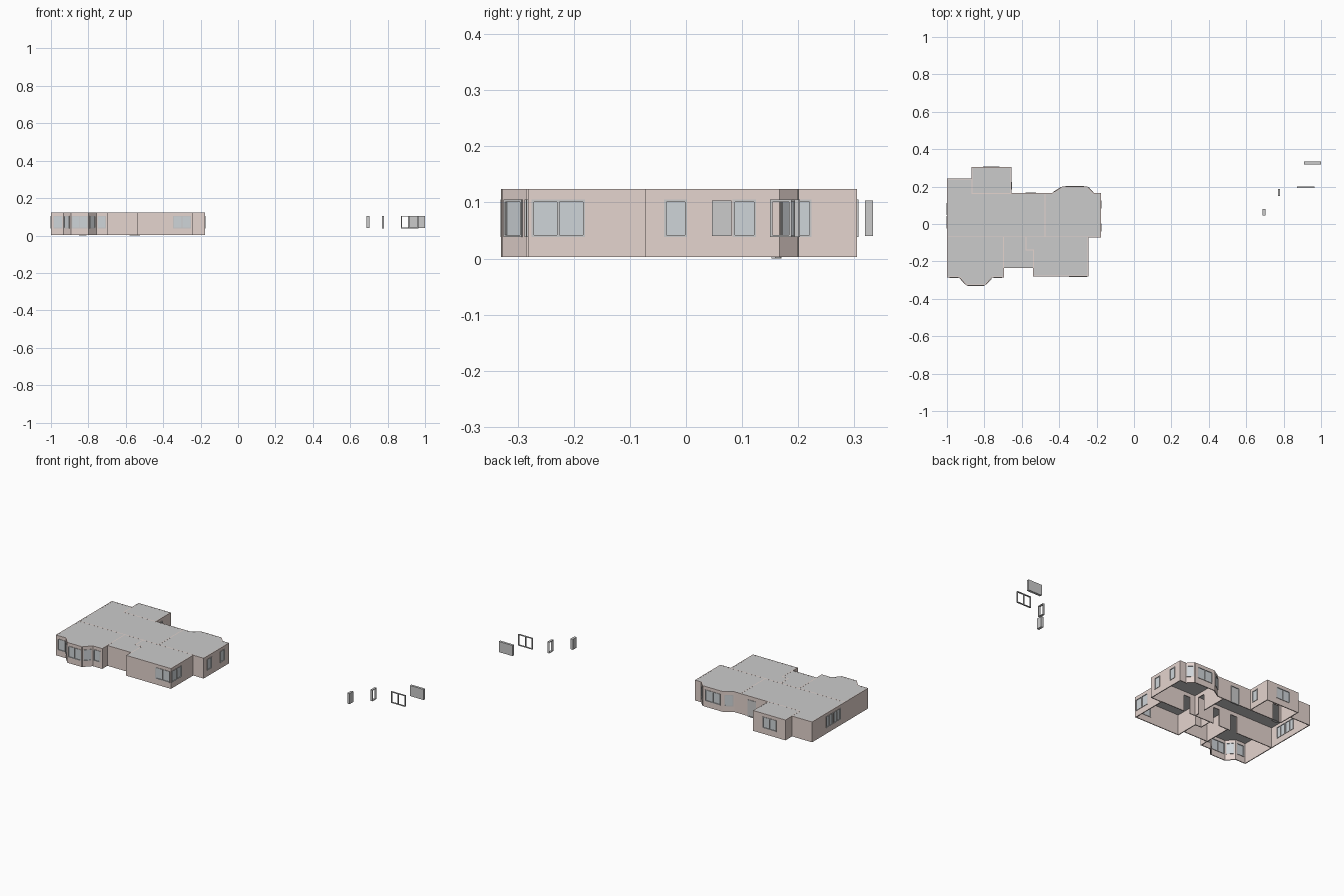
import bpy, bmesh, math
from mathutils import Matrix, Vector

if "Cube" in bpy.data.objects:
    bpy.data.objects.remove(bpy.data.objects["Cube"])

T = 0.005                 # wall thickness
Z0, Z1 = 0.003, 0.124     # wall bottom and top
S0, S1 = 0.040, 0.103     # window sill and head
D1 = 0.100                # door head


def material(name, col):
    m = bpy.data.materials.new(name)
    m.diffuse_color = (*col, 1)
    m.use_nodes = True
    m.node_tree.nodes["Principled BSDF"].inputs["Base Color"].default_value = m.diffuse_color
    return m


PINK = material("plaster", (0.78, 0.66, 0.62))
GLASS = material("glass", (0.62, 0.66, 0.69))


def boxes(name, spans, mat=None, frame=Matrix()):
    """One object made of axis-aligned boxes, placed by a matrix."""
    bm = bmesh.new()
    for x0, x1, y0, y1, z0, z1 in spans:
        m = Matrix.Translation(((x0 + x1) / 2, (y0 + y1) / 2, (z0 + z1) / 2))
        bmesh.ops.create_cube(bm, size=1, matrix=m @ Matrix.Diagonal((x1 - x0, y1 - y0, z1 - z0, 1)))
    me = bpy.data.meshes.new(name)
    bm.to_mesh(me)
    bm.free()
    ob = bpy.data.objects.new(name, me)
    ob.matrix_world = frame
    if mat:
        me.materials.append(mat)
    bpy.context.collection.objects.link(ob)
    return ob


def frame_bars(a, b, z0, z1, d):
    """Spans of a window frame around an opening, with a mullion when wide."""
    w = 0.004
    a, b, z0, z1 = a - 0.002, b + 0.002, z0 - 0.002, z1 + 0.002
    bars = [(a, b, -d, d, z0, z0 + w), (a, b, -d, d, z1 - w, z1),
            (a, a + w, -d, d, z0 + w, z1 - w), (b - w, b, -d, d, z0 + w, z1 - w)]
    if b - a > 0.06:
        c = (a + b) / 2
        bars.append((c - w / 2, c + w / 2, -d, d, z0 + w, z1 - w))
    return bars


def wall(name, p, q, openings=()):
    """Wall from p to q; openings are (kind, start, end) along its length."""
    p, q = Vector((*p, 0)), Vector((*q, 0))
    v = q - p
    L = v.length
    fr = Matrix.Translation(p) @ Matrix.Rotation(math.atan2(v.y, v.x), 4, 'Z')
    h, x, spans = T / 2, -T / 2, []
    for kind, a, b in sorted(openings, key=lambda o: o[1]):
        z0, z1 = (S0, S1) if kind == "window" else (Z0, D1)
        spans.append((x, a, -h, h, Z0, Z1))
        spans.append((a, b, -h, h, z1, Z1))
        if kind == "window":
            spans.append((a, b, -h, h, Z0, z0))
        if kind != "gap":
            boxes(name + "_" + kind + "_frame", frame_bars(a, b, z0, z1, 0.005), None, fr)
            boxes(name + "_" + kind + "_pane", [(a, b, -0.001, 0.001, z0, z1)],
                  GLASS if kind == "window" else None, fr)
        x = b
    spans.append((x, L + h, -h, h, Z0, Z1))
    boxes(name, spans, PINK, fr)


# Outer walls: corner point, then the openings of the wall that starts there
W = "window"
outline = [
    ((-0.998, -0.283), [(W, 0.013, 0.058)]),                  # front left
    ((-0.933, -0.283), [(W, 0.008, 0.048)]),                  # front bay
    ((-0.894, -0.326), [(W, 0.006, 0.089)]),
    ((-0.799, -0.326), [(W, 0.008, 0.048)]),
    ((-0.758, -0.283), [(W, 0.008, 0.050)]),
    ((-0.697, -0.283), []),
    ((-0.697, -0.234), []),
    ((-0.537, -0.234), []),
    ((-0.537, -0.279), [(W, 0.192, 0.284)]),                  # corner window
    ((-0.247, -0.279), [(W, 0.006, 0.097)]),
    ((-0.247, -0.070), []),
    ((-0.178, -0.070), [(W, 0.033, 0.070), (W, 0.155, 0.193)]),  # right
    ((-0.178, 0.164), []),
    ((-0.218, 0.164), [(W, 0.006, 0.040)]),                   # back bay
    ((-0.250, 0.198), [(W, 0.020, 0.115)]),
    ((-0.382, 0.198), [(W, 0.010, 0.055)]),
    ((-0.435, 0.164), [("door", 0.092, 0.142)]),              # back door
    ((-0.658, 0.164), [(W, 0.022, 0.058)]),
    ((-0.658, 0.302), [(W, 0.062, 0.148)]),                   # back
    ((-0.866, 0.302), []),
    ((-0.866, 0.240), []),
    ((-0.998, 0.240), [(W, 0.130, 0.190), (W, 0.200, 0.262)]),   # left
]
pts = [o[0] for o in outline]
for i, (p, ops) in enumerate(outline):
    wall("outer_wall", p, pts[(i + 1) % len(pts)], ops)

# Inner partitions
G = "gap"
wall("partition_middle", (-0.998, -0.068), (-0.247, -0.068),
     [(G, 0.24, 0.285), (G, 0.36, 0.40), (G, 0.56, 0.60)])
wall("partition_back", (-0.866, 0.164), (-0.658, 0.164), [(G, 0.015, 0.055)])
wall("partition_right", (-0.475, -0.068), (-0.475, 0.164), [(G, 0.03, 0.075)])
wall("partition_hall", (-0.697, -0.234), (-0.697, -0.068))
wall("partition_store_left", (-0.577, -0.140), (-0.577, -0.068))
wall("partition_store_front", (-0.577, -0.140), (-0.537, -0.140))
wall("partition_store_right", (-0.537, -0.234), (-0.537, -0.140))
wall("partition_alcove", (-0.866, 0.164), (-0.866, 0.240))
boxes("door_sill", [(-0.851, -0.811, 0.152, 0.170, 0, 0.003)])

# Ceiling following the outline
bm = bmesh.new()
f = bm.faces.new([bm.verts.new((x, y, 0.1215)) for x, y in pts])
f.normal_update()
r = bmesh.ops.extrude_face_region(bm, geom=[f])
for v in r["geom"]:
    if isinstance(v, bmesh.types.BMVert):
        v.co.z = 0.1237
bmesh.ops.recalc_face_normals(bm, faces=bm.faces)
me = bpy.data.meshes.new("ceiling")
bm.to_mesh(me)
bm.free()
bpy.context.collection.objects.link(bpy.data.objects.new("ceiling", me))

# Spare window parts standing off to the right
boxes("spare_narrow_block", [(0.688, 0.703, 0.046, 0.081, S0, S1)])
boxes("spare_wide_block", [(0.910, 1.0, 0.319, 0.333, S0, S1)])
boxes("spare_narrow_frame", frame_bars(-0.017, 0.017, S0, S1, 0.006), None,
      Matrix.Translation((0.775, 0.169, 0)) @ Matrix.Rotation(math.pi / 2, 4, 'Z'))
boxes("spare_wide_frame", frame_bars(0.874, 0.963, S0, S1, 0.004), None,
      Matrix.Translation((0, 0.197, 0)))
